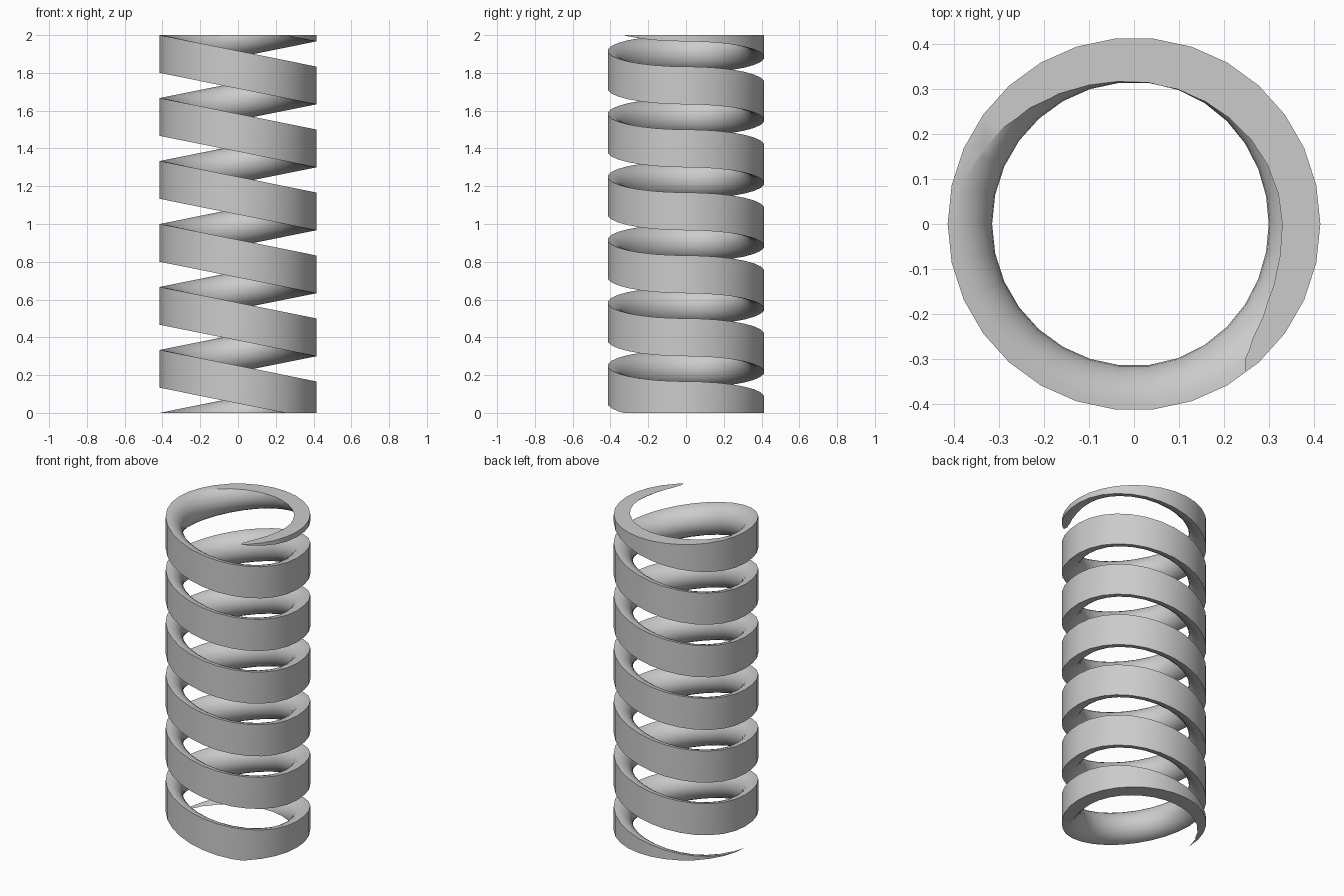
import bpy
import bmesh
import math
from mathutils import Vector

cube = bpy.data.objects.get("Cube")
if cube:
    bpy.data.objects.remove(cube, do_unlink=True)

HEIGHT = 2.0
OUTER = 0.415          # outer radius
HALF_BAND = 0.1        # half the height of the coil's strip
HALF_TURN = 15         # segments per half turn
RISE = HEIGHT / 12     # drop per half turn
ARC = 14               # steps around the rounded inner side


def centre_height(i):
    """Each half turn drops along a tilted plane, so its slope eases at the sides."""
    half, step = divmod(i, HALF_TURN)
    ease = (1 - math.cos(math.pi * step / HALF_TURN)) / 2
    return HEIGHT + 2 * RISE - HALF_BAND - (half + ease) * RISE


def section(bm, i):
    """D-shaped section: flat outer side, half-ellipse inner side."""
    a = math.pi + math.pi * i / HALF_TURN
    depth = 0.099 + 0.016 * max(0, math.cos(a)) ** 2
    z = centre_height(i)
    ring = []
    for k in range(ARC + 1):
        t = math.pi * k / ARC
        r = OUTER - depth * math.sin(t)
        ring.append(bm.verts.new((r * math.cos(a), r * math.sin(a),
                                  z + HALF_BAND * math.cos(t))))
    return ring


# Sweep the section down the coil, overshooting both ends
bm = bmesh.new()
rings = [section(bm, i) for i in range(15 * HALF_TURN + 1)]
for a, b in zip(rings, rings[1:]):
    for k in range(ARC + 1):
        n = (k + 1) % (ARC + 1)
        bm.faces.new((a[k], a[n], b[n], b[k]))

# Grind both ends flat and cap them
for z, up in ((HEIGHT, 1), (0, -1)):
    cut = bmesh.ops.bisect_plane(
        bm, geom=bm.verts[:] + bm.edges[:] + bm.faces[:], dist=1e-5,
        plane_co=Vector((0, 0, z)), plane_no=Vector((0, 0, up)), clear_outer=True)
    edges = [e for e in bm.edges if e.is_boundary
             and all(abs(v.co.z - z) < 1e-4 for v in e.verts)]
    caps = bmesh.ops.holes_fill(bm, edges=edges, sides=0)["faces"]
    bmesh.ops.triangulate(bm, faces=caps)
bmesh.ops.recalc_face_normals(bm, faces=bm.faces[:])

mesh = bpy.data.meshes.new("spring_coil")
bm.to_mesh(mesh)
bm.free()
coil = bpy.data.objects.new("spring_coil", mesh)
bpy.context.collection.objects.link(coil)

# Plain grey metal
grey = bpy.data.materials.new("plain_grey")
grey.use_nodes = True
colour = (0.6, 0.6, 0.6, 1)
grey.diffuse_color = colour
grey.node_tree.nodes["Principled BSDF"].inputs["Base Color"].default_value = colour
mesh.materials.append(grey)

bpy.ops.object.select_all(action="DESELECT")
coil.select_set(True)
bpy.context.view_layer.objects.active = coil
bpy.ops.object.shade_smooth_by_angle(angle=math.radians(30))
